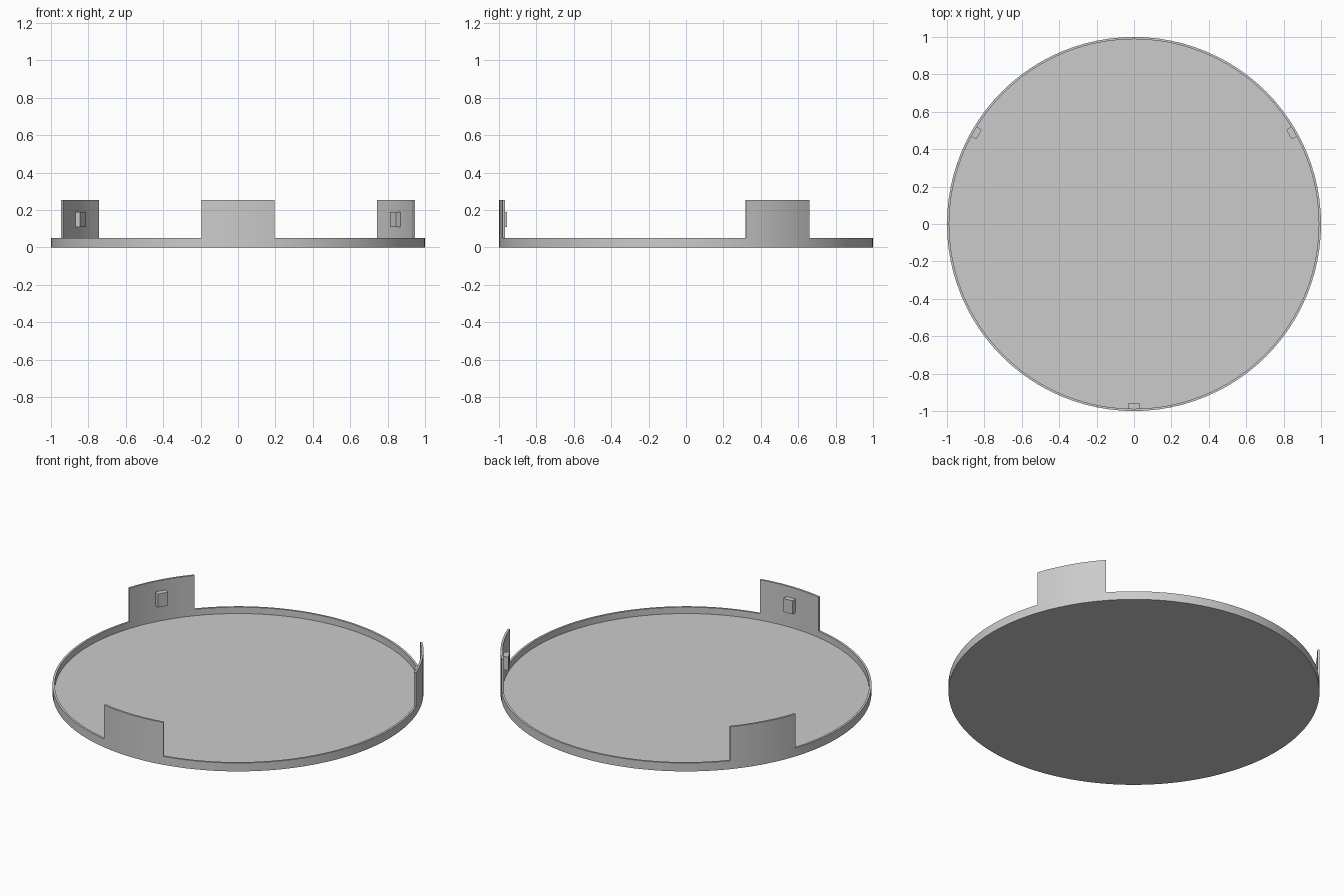
import bpy, bmesh
from math import radians, pi, cos, sin
from mathutils import Matrix, Vector

cube = bpy.data.objects.get("Cube")
if cube:
    bpy.data.objects.remove(cube, do_unlink=True)

OUTER, INNER = 1.0, 0.988
FLOOR, RIM, TAB_TOP = 0.012, 0.05, 0.252
STEPS = 96

grey = bpy.data.materials.new("plain grey")
grey.use_nodes = True
colour = (0.6, 0.6, 0.6, 1)
grey.diffuse_color = colour
grey.node_tree.nodes["Principled BSDF"].inputs["Base Color"].default_value = colour


def finish(name, bm):
    bmesh.ops.recalc_face_normals(bm, faces=bm.faces)
    mesh = bpy.data.meshes.new(name)
    bm.to_mesh(mesh)
    bm.free()
    mesh.materials.append(grey)
    obj = bpy.data.objects.new(name, mesh)
    bpy.context.collection.objects.link(obj)
    bpy.ops.object.select_all(action='DESELECT')
    obj.select_set(True)
    bpy.context.view_layer.objects.active = obj
    bpy.ops.object.shade_smooth_by_angle(angle=radians(30))
    return obj


# Shallow dish: floor and low rim turned from one profile
bm = bmesh.new()
profile = [(OUTER, 0), (OUTER, RIM), (INNER, RIM), (INNER, FLOOR)]
rings = [[bm.verts.new((r * cos(2 * pi * i / STEPS), r * sin(2 * pi * i / STEPS), z))
          for i in range(STEPS)] for r, z in profile]
for low, high in zip(rings, rings[1:]):
    for i in range(STEPS):
        j = (i + 1) % STEPS
        bm.faces.new((low[i], low[j], high[j], high[i]))
bm.faces.new(rings[0])
bm.faces.new(rings[-1])
finish("dish", bm)


def curved_tab(name, angle, half_angle=radians(11.25), steps=6):
    bm = bmesh.new()
    section = [(OUTER, RIM), (OUTER, TAB_TOP), (INNER, TAB_TOP), (INNER, RIM)]
    slices = []
    for i in range(steps + 1):
        a = angle - half_angle + 2 * half_angle * i / steps
        slices.append([bm.verts.new((r * cos(a), r * sin(a), z)) for r, z in section])
    for s, t in zip(slices, slices[1:]):
        for k in range(4):
            m = (k + 1) % 4
            bm.faces.new((s[k], s[m], t[m], t[k]))
    bm.faces.new(slices[0])
    bm.faces.new(slices[-1])
    finish(name, bm)


def snap_nub(name, angle):
    bm = bmesh.new()
    bmesh.ops.create_cube(bm, size=1)
    bmesh.ops.scale(bm, vec=(0.033, 0.06, 0.08), verts=bm.verts)
    bmesh.ops.translate(bm, vec=Vector((0.9735, 0, 0.15)), verts=bm.verts)
    bmesh.ops.rotate(bm, matrix=Matrix.Rotation(angle, 3, 'Z'), verts=bm.verts)
    finish(name, bm)


# Three upright tabs, each with a small nub on its inner face
for side, degrees in (("front", -90), ("left", 30), ("right", 150)):
    curved_tab(side + "_tab", radians(degrees))
    snap_nub(side + "_nub", radians(degrees))
